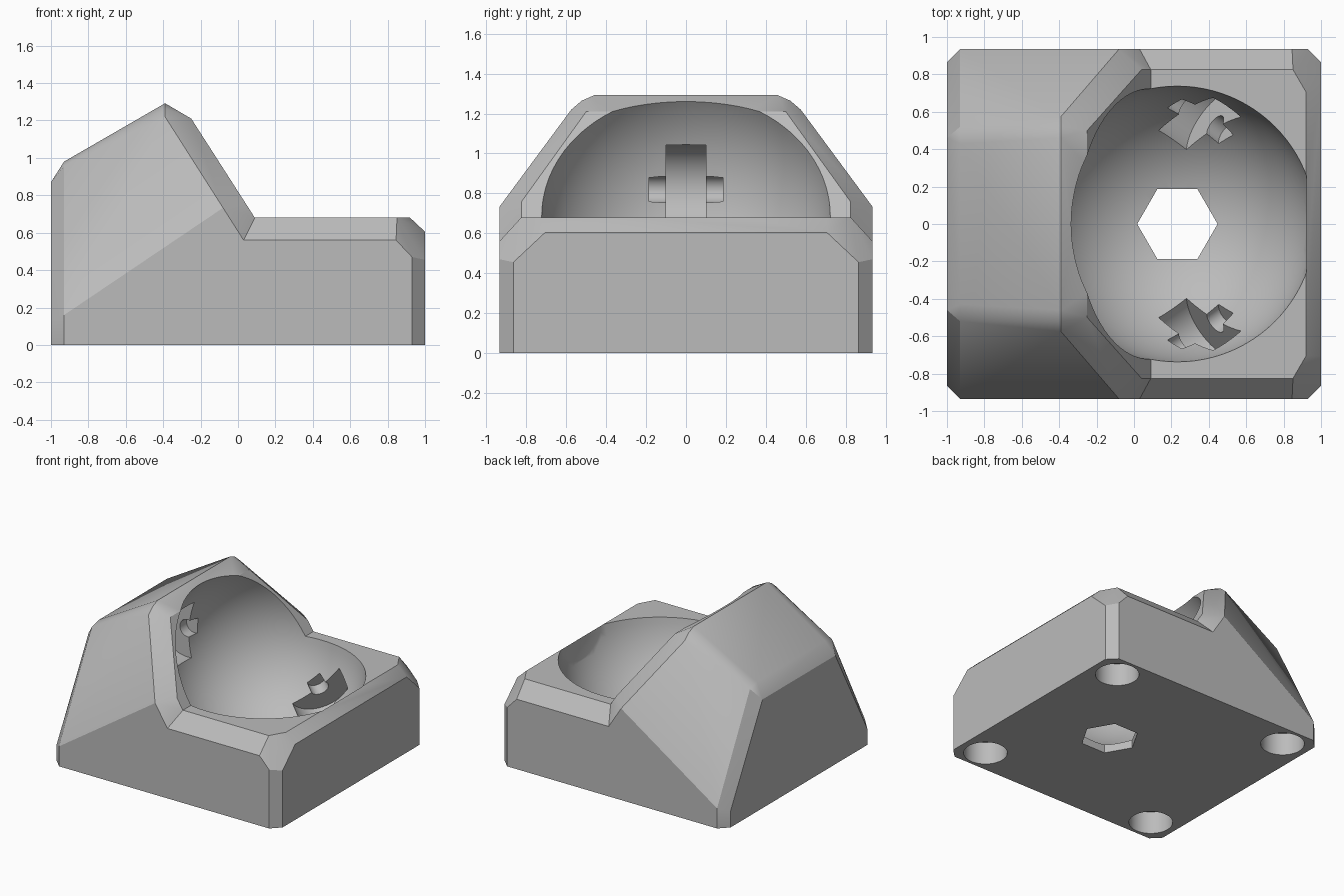
import bpy, bmesh, math
from mathutils import Vector, Matrix

if "Cube" in bpy.data.objects:
    bpy.data.objects.remove(bpy.data.objects["Cube"], do_unlink=True)

grey = bpy.data.materials.new("plain grey")
grey.use_nodes = True
grey.diffuse_color = (0.5, 0.5, 0.5, 1)
grey.node_tree.nodes["Principled BSDF"].inputs["Base Color"].default_value = (0.5, 0.5, 0.5, 1)

CENTRE = Vector((0.232, 0, 0.78))
RADIUS = 0.744


def to_object(name, bm):
    bmesh.ops.recalc_face_normals(bm, faces=bm.faces)
    mesh = bpy.data.meshes.new(name)
    bm.to_mesh(mesh)
    bm.free()
    mesh.materials.append(grey)
    obj = bpy.data.objects.new(name, mesh)
    bpy.context.collection.objects.link(obj)
    return obj


def mirrored_hull(name, points):
    """Convex solid from points given for the +y half."""
    bm = bmesh.new()
    for x, y, z in points:
        bm.verts.new((x, y, z))
        bm.verts.new((x, -y, z))
    result = bmesh.ops.convex_hull(bm, input=bm.verts)
    spare = [v for v in bm.verts if not v.link_faces]
    bmesh.ops.delete(bm, geom=spare, context='VERTS')
    bmesh.ops.dissolve_limit(bm, angle_limit=math.radians(1.5), verts=bm.verts, edges=bm.edges)
    return to_object(name, bm)


def cylinder(name, centre, axis, radius, length, sides=48, turn=0):
    bm = bmesh.new()
    rot = Vector(axis).to_track_quat('Z', 'Y').to_matrix().to_4x4()
    bmesh.ops.create_cone(bm, cap_ends=True, segments=sides, radius1=radius, radius2=radius,
                          depth=length,
                          matrix=Matrix.Translation(centre) @ rot @ Matrix.Rotation(turn, 4, 'Z'))
    return to_object(name, bm)


def combine(body, other, operation):
    mod = body.modifiers.new(operation, 'BOOLEAN')
    mod.operation = operation
    mod.solver = 'EXACT'
    mod.object = other
    bpy.ops.object.select_all(action='DESELECT')
    bpy.context.view_layer.objects.active = body
    body.select_set(True)
    bpy.ops.object.modifier_apply(modifier=mod.name)
    bpy.data.objects.remove(other, do_unlink=True)


# Raised hump with sloping sides
body = mirrored_hull("ball_housing", [
    (-1, 0.865, 0), (-0.93, 0.935, 0), (0.03, 0.935, 0),
    (-1, 0.865, 0.13), (-0.93, 0.935, 0.16),
    (-1, 0.46, 0.87), (-0.93, 0.52, 0.957), (-0.93, 0.43, 0.98),
    (-0.39, 0.46, 1.292), (-0.39, 0.522, 1.265), (-0.39, 0.575, 1.22),
    (-0.25, 0.5, 1.21), (0.04, 0.825, 0.758), (0.09, 0.825, 0.68),
    (-0.08, 0.935, 0.733), (0.03, 0.935, 0.56)])

# Low bevelled block
block = mirrored_hull("low_block", [
    (-0.04, 0.935, 0), (-0.04, 0.935, 0.56), (-0.04, 0.825, 0.68),
    (0.93, 0.935, 0), (1, 0.865, 0), (0.93, 0.935, 0.47), (1, 0.865, 0.455),
    (0.845, 0.935, 0.56), (0.85, 0.825, 0.68), (0.92, 0.705, 0.68), (1, 0.705, 0.605)])
combine(body, block, 'UNION')

# Spherical bowl, flattened where the walls would get too thin
bm = bmesh.new()
bmesh.ops.create_uvsphere(bm, u_segments=96, v_segments=48, radius=RADIUS,
                          matrix=Matrix.Translation(CENTRE))
for normal, reach in (((1, 0, 0), 0.69), ((-0.498, 0, 0.867), 0.72)):
    normal = Vector(normal).normalized()
    cut = bmesh.ops.bisect_plane(bm, geom=bm.verts[:] + bm.edges[:] + bm.faces[:],
                                 plane_co=CENTRE + normal * reach, plane_no=normal,
                                 clear_outer=True)
    rim = [e for e in cut["geom_cut"] if isinstance(e, bmesh.types.BMEdge)]
    bmesh.ops.holes_fill(bm, edges=rim, sides=0)
combine(body, to_object("bowl_cutter", bm), 'DIFFERENCE')

# Three roller pockets, each a wheel slot and a pin slot
pole = Vector((-0.5, 0, -0.866))
for direction in ((-0.998, 0, 0.054), (0.17, 0.76, -0.62), (0.17, -0.76, -0.62)):
    direction = Vector(direction).normalized()
    axis = pole.cross(direction)
    spot = CENTRE + direction * 0.75
    combine(body, cylinder("wheel_cutter", spot, axis, 0.23, 0.2), 'DIFFERENCE')
    combine(body, cylinder("pin_cutter", spot, axis, 0.068, 0.37, 32), 'DIFFERENCE')

# Six-sided hole through the floor
combine(body, cylinder("floor_hole_cutter", (CENTRE.x, 0, 0), (0, 0, 1), 0.215, 0.3, 6,
                       math.pi / 2), 'DIFFERENCE')

# Round foot recesses underneath
for x in (-0.79, 0.79):
    for y in (-0.75, 0.75):
        combine(body, cylinder("foot_cutter", (x, y, 0), (0, 0, 1), 0.16, 0.36), 'DIFFERENCE')

bpy.ops.object.shade_smooth_by_angle(angle=math.radians(25))
